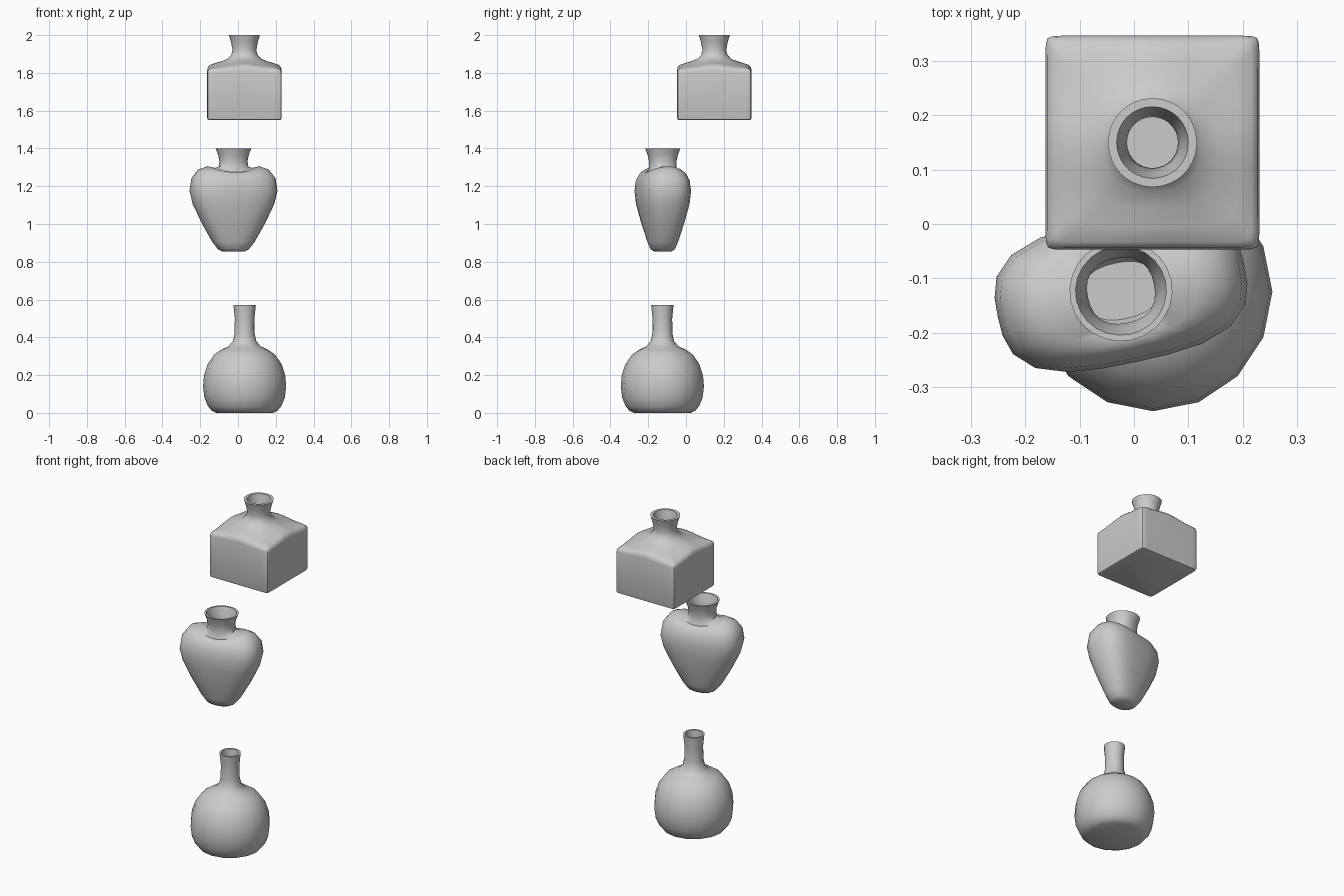
import bpy
import bmesh
from math import sin, cos, pi, radians

cube = bpy.data.objects.get("Cube")
if cube:
    bpy.data.objects.remove(cube)

clay = bpy.data.materials.new("grey_clay")
clay.use_nodes = True
GREY = (0.6, 0.6, 0.6, 1)
clay.diffuse_color = GREY
clay.node_tree.nodes["Principled BSDF"].inputs["Base Color"].default_value = GREY
clay.node_tree.nodes["Principled BSDF"].inputs["Roughness"].default_value = 0.6


def ring_points(ring, sides, waves, crowd):
    """Superellipse ring: height, half width, half depth, squareness, rise."""
    z, a, b, n, rise = ring
    points = []
    for i in range(sides):
        t = 2 * pi * i / sides
        t -= -crowd * sin(4 * t) / 4      # gather points at the corners
        c, s = cos(t), sin(t)
        r = (abs(c) ** n + abs(s) ** n) ** (-1 / n)
        points.append((a * r * c, b * r * s, z + rise * cos(waves * t)))
    return points


def make_vase(name, place, outer, sides, wall, waves=2, crowd=0, turn=0):
    """Loft the outer rings from base to rim, then the cavity back down."""
    base, rim = outer[0][0], outer[-1]
    inner = [(rim[0], rim[1] - wall, rim[2] - wall, rim[3], 0)]
    for z, a, b, n, rise in reversed(outer[:-1]):
        inner.append((max(z - wall * 0.6, base + wall), a - wall, b - wall, n, rise))
    bm = bmesh.new()
    loops = [[bm.verts.new(p) for p in ring_points(r, sides, waves, crowd)]
             for r in outer + inner]
    for low, high in zip(loops, loops[1:]):
        for i in range(sides):
            j = (i + 1) % sides
            bm.faces.new((low[i], low[j], high[j], high[i]))
    bm.faces.new(loops[0][::-1])
    bm.faces.new(loops[-1])
    mesh = bpy.data.meshes.new(name)
    bm.to_mesh(mesh)
    bm.free()
    mesh.materials.append(clay)
    vase = bpy.data.objects.new(name, mesh)
    bpy.context.collection.objects.link(vase)
    vase.location = place
    vase.rotation_euler.z = radians(turn)
    bpy.ops.object.select_all(action='DESELECT')
    vase.select_set(True)
    bpy.context.view_layer.objects.active = vase
    bpy.ops.object.shade_smooth_by_angle(angle=radians(45))


# Round long-necked flask
flask = [(0, .15), (.012, .175), (.035, .194), (.08, .213), (.14, .22), (.2, .215),
         (.26, .195), (.31, .16), (.337, .12), (.352, .085), (.38, .062),
         (.42, .053), (.5, .052), (.57, .059)]
make_vase("round_flask", (.035, -.125, 0),
          [(z, r, r, 2, 0) for z, r in flask], 16, .011)

# Flattened heart-shaped vase, turned a little
heart = [(0, .06, .045, 2.4, 0), (.012, .082, .063, 2.4, 0), (.05, .112, .077, 2.5, 0),
         (.15, .168, .105, 2.7, 0), (.25, .215, .128, 2.9, 0), (.32, .232, .134, 3, 0),
         (.38, .222, .127, 3, .008), (.42, .188, .11, 2.8, .014),
         (.435, .14, .094, 2.6, .016), (.43, .1, .08, 2.5, .012),
         (.445, .078, .072, 2.5, .004), (.475, .073, .071, 2.4, 0),
         (.51, .08, .079, 2.2, 0), (.545, .095, .093, 2, 0)]
make_vase("heart_vase", (-.024, -.123, .855), heart, 24, .011, turn=12)

# Square bottle with a flared round mouth
S = .197
square = [(0, S - .01, S - .01, 30, 0), (.003, S - .003, S - .003, 30, 0),
          (.012, S, S, 32, 0), (.255, S, S, 32, .006), (.272, S - .003, S - .003, 28, .008),
          (.283, S - .014, S - .014, 20, .009), (.293, .155, .155, 8, .009),
          (.306, .12, .12, 4, .006), (.322, .09, .09, 2.5, .002), (.345, .07, .07, 2, 0),
          (.37, .063, .063, 2, 0), (.41, .07, .07, 2, 0), (.45, .082, .082, 2, 0)]
make_vase("square_bottle", (.034, .15, 1.55), square, 48, .016, waves=4, crowd=.75)
